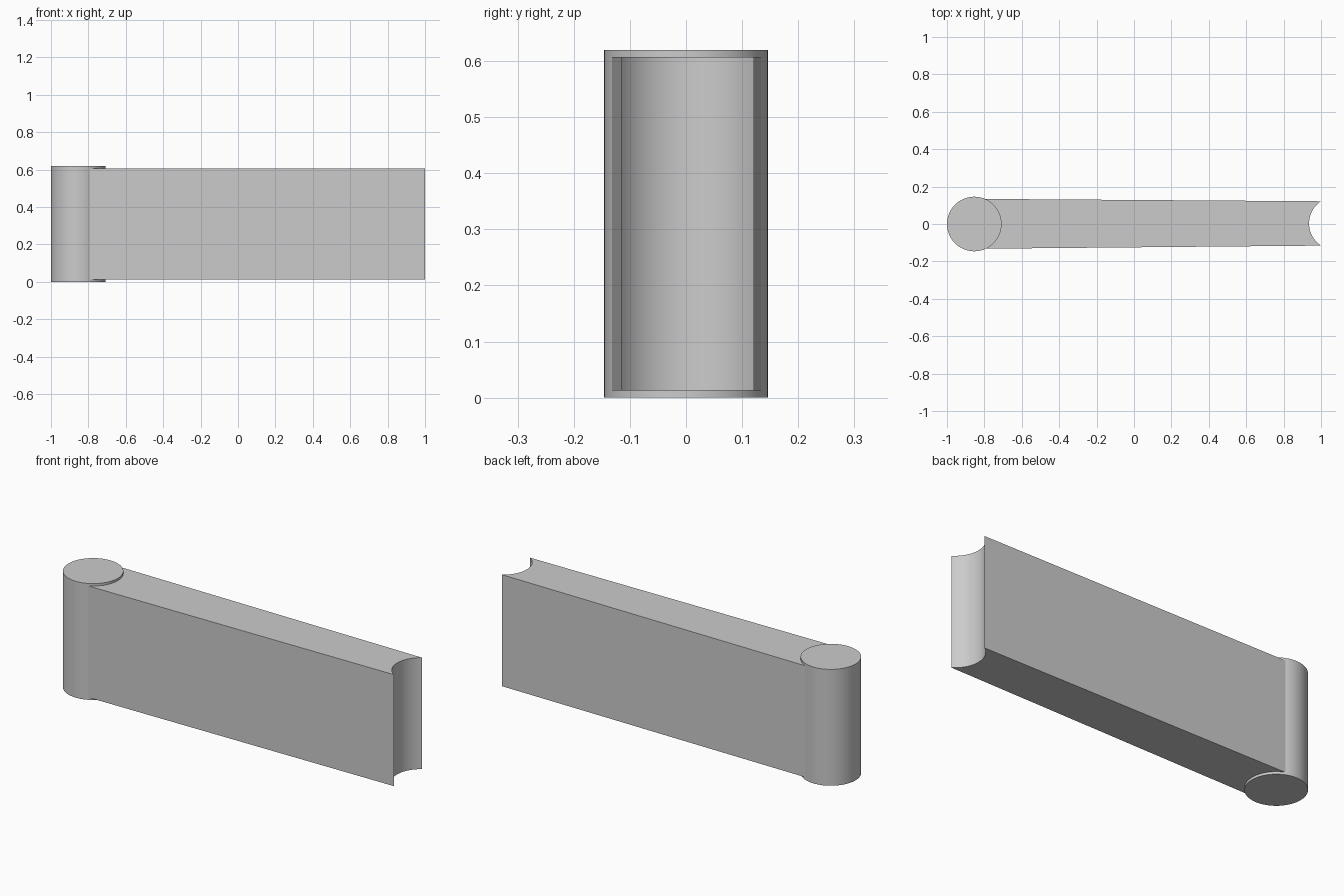
import bpy, bmesh, math

if "Cube" in bpy.data.objects:
    bpy.data.objects.remove(bpy.data.objects["Cube"])

grey = bpy.data.materials.new("plain grey")
grey.use_nodes = True
colour = (0.6, 0.6, 0.6, 1)
grey.diffuse_color = colour
grey.node_tree.nodes["Principled BSDF"].inputs["Base Color"].default_value = colour


def prism(name, outline, bottom, top):
    """Extrude a closed xy outline between two heights."""
    bm = bmesh.new()
    base = bm.faces.new([bm.verts.new((x, y, bottom)) for x, y in outline])
    up = bmesh.ops.extrude_face_region(bm, geom=[base])["geom"]
    for v in up:
        if isinstance(v, bmesh.types.BMVert):
            v.co.z = top
    bmesh.ops.recalc_face_normals(bm, faces=bm.faces)
    mesh = bpy.data.meshes.new(name)
    bm.to_mesh(mesh)
    bm.free()
    mesh.materials.append(grey)
    obj = bpy.data.objects.new(name, mesh)
    bpy.context.collection.objects.link(obj)
    bpy.ops.object.select_all(action='DESELECT')
    bpy.context.view_layer.objects.active = obj
    obj.select_set(True)
    bpy.ops.object.shade_smooth_by_angle(angle=math.radians(30))
    return obj


def arc(cx, cy, r, start, end, steps):
    angles = [start + (end - start) * i / steps for i in range(steps + 1)]
    return [(cx + r * math.cos(a), cy + r * math.sin(a)) for a in angles]


# Round hinge post, slightly taller than the panel
prism("hinge_post", arc(-0.854, 0, 0.146, 0, math.tau, 64)[:-1], 0, 0.62)

# Tapered panel ending in a concave socket
half = math.asin(0.1185 / 0.142)
socket = arc(1.078, 0.003, 0.142, math.pi + half, math.pi - half, 32)
prism("panel", [(-0.8, -0.132)] + socket + [(-0.8, 0.134)], 0.013, 0.607)
